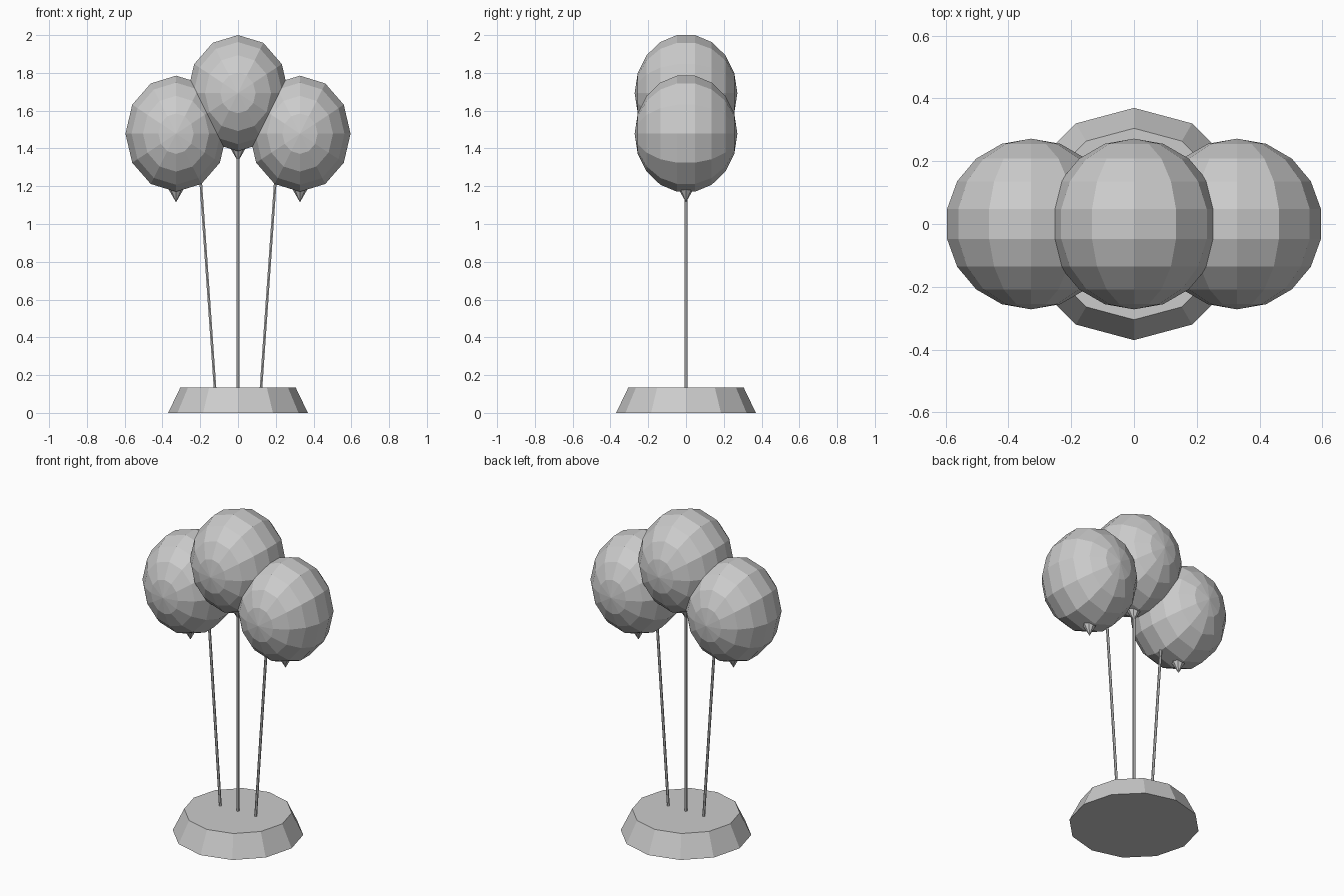
import bpy, bmesh
from mathutils import Matrix, Vector

if "Cube" in bpy.data.objects:
    bpy.data.objects.remove(bpy.data.objects["Cube"])

grey = bpy.data.materials.new("light_grey")
grey.diffuse_color = (0.6, 0.6, 0.6, 1)
grey.use_nodes = True
grey.node_tree.nodes["Principled BSDF"].inputs["Base Color"].default_value = grey.diffuse_color


def finish(name, bm):
    """Turn a bmesh into a flat shaded object."""
    bmesh.ops.recalc_face_normals(bm, faces=bm.faces[:])
    me = bpy.data.meshes.new(name)
    bm.to_mesh(me)
    bm.free()
    me.materials.append(grey)
    ob = bpy.data.objects.new(name, me)
    bpy.context.collection.objects.link(ob)
    return ob


def cone(name, start, end, r1, r2, sides):
    """Capped cone or rod running from start to end."""
    start, end = Vector(start), Vector(end)
    axis = end - start
    rot = Vector((0, 0, 1)).rotation_difference(axis).to_matrix().to_4x4()
    bm = bmesh.new()
    bmesh.ops.create_cone(bm, cap_ends=True, segments=sides, radius1=r1, radius2=r2,
                          depth=axis.length,
                          matrix=Matrix.Translation((start + end) / 2) @ rot)
    return finish(name, bm)


def balloon(name, x, z):
    """Stretched low-poly sphere with its poles facing front and back."""
    bm = bmesh.new()
    m = (Matrix.Translation((x, 0, z)) @ Matrix.Diagonal((0.272, 0.272, 0.312, 1))
         @ Matrix.Rotation(1.5707963, 4, 'X'))
    bmesh.ops.create_uvsphere(bm, u_segments=12, v_segments=9, radius=1, matrix=m)
    finish(name, bm)


# weighted base
cone("base", (0, 0, 0), (0, 0, 0.135), 0.37, 0.305, 12)

# balloons with knots and strings: centre x, centre z, string bottom x, string top x and z
for side, x, z, sx, tx, tz in (("left", -0.328, 1.478, -0.122, -0.2, 1.26),
                               ("centre", 0, 1.693, 0, 0, 1.42),
                               ("right", 0.328, 1.478, 0.122, 0.2, 1.26)):
    balloon(side + "_balloon", x, z)
    cone(side + "_knot", (x, 0, z - 0.363), (x, 0, z - 0.293), 0, 0.04, 8)
    cone(side + "_string", (sx, 0, 0.135), (tx, 0, tz), 0.008, 0.008, 6)
